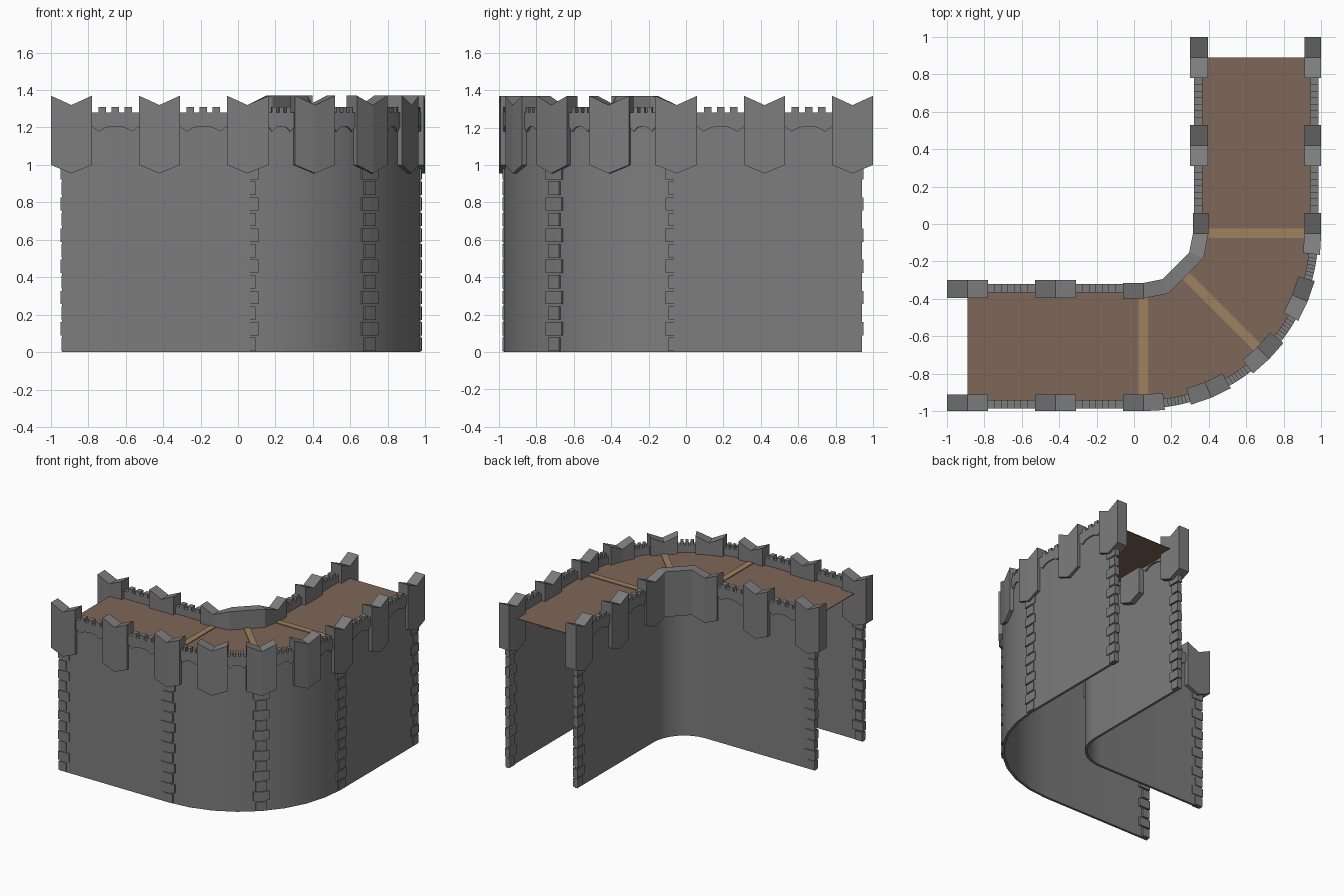
import bpy, bmesh, math

if "Cube" in bpy.data.objects:
    bpy.data.objects.remove(bpy.data.objects["Cube"])

CX, CY = 0.05, -0.05          # centre of the corner bend
OUT, INN = 0.925, 0.28        # radius of the outer and inner wall faces


def mat(name, rgb):
    m = bpy.data.materials.new(name)
    m.diffuse_color = (*rgb, 1)
    m.use_nodes = True
    m.node_tree.nodes["Principled BSDF"].inputs["Base Color"].default_value = m.diffuse_color
    return m


STONE = mat("grey stone", (0.205, 0.205, 0.205))
WOOD = mat("brown floor", (0.21, 0.135, 0.10))
BEAM = mat("tan beam", (0.34, 0.22, 0.11))


def path(u, r, z):
    """u<0: left arm, 0..1: quarter bend, u>1: rear arm; r is distance from the bend centre."""
    if u <= 0:
        return (CX + u, CY - r, z)
    if u >= 1:
        return (CX + r, CY + u - 1, z)
    a = u * math.pi / 2
    return (CX + r * math.sin(a), CY - r * math.cos(a), z)


def strip(bm, cols, r0, r1):
    """Solid band along the path; cols = (u, bottom, top)."""
    rings = [[bm.verts.new(path(u, r, z)) for r, z in
              ((r0, zb), (r1, zb), (r1, zt), (r0, zt))] for u, zb, zt in cols]
    for i in range(len(cols) - 1):
        a, b = rings[i], rings[i + 1]
        step = abs(cols[i][0] - cols[i + 1][0]) < 1e-6
        for k in ((2,) if step else (0, 1, 2, 3)):
            n = (k + 1) % 4
            bm.faces.new((a[k], a[n], b[n], b[k]))
    bm.faces.new(rings[0])
    bm.faces.new(rings[-1][::-1])


def finish(bm, name, m, smooth=False):
    bmesh.ops.recalc_face_normals(bm, faces=bm.faces)
    me = bpy.data.meshes.new(name)
    bm.to_mesh(me)
    bm.free()
    ob = bpy.data.objects.new(name, me)
    bpy.context.collection.objects.link(ob)
    me.materials.append(m)
    if smooth:
        bpy.context.view_layer.objects.active = ob
        ob.select_set(True)
        bpy.ops.object.shade_smooth_by_angle(angle=math.radians(30))
        ob.select_set(False)
    return ob


def shift(u, d, r):
    """Move a length d along the path from u at radius r."""
    on_arc = (0 < u < 1) or (u == 0 and d > 0) or (u == 1 and d < 0)
    return u + (d / (r * math.pi / 2) if on_arc else d)


def bend(a, b):
    return [a] + [i / 8 for i in range(9) if a < i / 8 < b] + [b]


# walls
for name, r0, r1 in (("outer_wall", OUT - 0.02, OUT), ("inner_wall", INN, INN + 0.02)):
    bm = bmesh.new()
    strip(bm, [(u, 0, 1.21) for u in bend(-0.99, 1.99)], r0, r1)
    finish(bm, name, STONE, True)

# walkway floor
bm = bmesh.new()
strip(bm, [(u, 1.215, 1.22) for u in bend(-0.94, 1.94)], 0.30, 0.90)
finish(bm, "walkway_floor", WOOD)

# beams across the floor
for i in range(3):
    a = i * math.pi / 4
    bpy.ops.mesh.primitive_cube_add(size=1, location=(
        CX + 0.6 * math.sin(a), CY - 0.6 * math.cos(a), 1.223), rotation=(0, 0, a))
    ob = bpy.context.object
    ob.name = "floor_beam_%d" % (i + 1)
    ob.scale = (0.05, 0.58, 0.008)
    ob.data.materials.append(BEAM)

# big merlons with notched top and pointed bottom
HALF = 0.11


def merlon(bm, a, c, b, r0, r1):
    strip(bm, [(a, 1.0, 1.37), (c, 0.955, 1.32), (b, 1.0, 1.37)], r0, r1)


def panel(bm, a, b, r0, r1):
    """Low parapet with three small teeth and a scalloped bottom edge."""
    lo, hi = 1.28, 1.31
    prof = [(0, 1.205, lo), (0.14, 1.178, lo), (0.14, 1.178, hi), (0.30, 1.20, hi),
            (0.30, 1.20, lo), (0.42, 1.205, lo), (0.42, 1.205, hi)]
    prof += [(1 - f, zb, zt) for f, zb, zt in reversed(prof)]
    strip(bm, [(a + (b - a) * f, zb, zt) for f, zb, zt in prof], r0, r1)


outer_us = [-0.94, -0.47, 0, 0.25, 0.5, 0.75, 1, 1.47, 1.94]
spans = [(shift(u, -HALF, 0.905), u, shift(u, HALF, 0.905)) for u in outer_us]
bm, bp = bmesh.new(), bmesh.new()
for s in spans:
    merlon(bm, *s, 0.86, 0.95)
for s, t in zip(spans, spans[1:]):
    panel(bp, s[2], t[0], 0.89, 0.935)
finish(bm, "outer_merlons", STONE)
finish(bp, "outer_parapet", STONE)

bm, bp = bmesh.new(), bmesh.new()
inner_us = [-0.94, -0.47, 1.47, 1.94]
for u in inner_us:
    merlon(bm, u - HALF, u, u + HALF, 0.25, 0.345)
for a, b in ((-0.83, -0.58), (-0.36, -HALF), (1 + HALF, 1.36), (1.58, 1.83)):
    panel(bp, a, b, 0.27, 0.315)
finish(bm, "inner_merlons", STONE)
finish(bp, "inner_parapet", STONE)

# bent merlon filling the inner corner
bm = bmesh.new()
strip(bm, [(-HALF, 1.0, 1.37), (0, 0.955, 1.32), (0.25, 1.0, 1.37),
           (0.75, 1.0, 1.37), (1, 0.955, 1.32), (1 + HALF, 1.0, 1.37)], 0.265, 0.348)
finish(bm, "inner_corner_merlon", STONE)

# quoin stones at the wall ends and along the outer bend
ROWS, H = 12, 1.0 / 12
bm = bmesh.new()
for k in range(ROWS):
    z0, z1 = k * H + 0.006, (k + 1) * H - 0.006
    long = k % 2
    w = 0.10 if long else 0.065
    tip = 0.998 if long else 0.992
    for r0, r1 in ((OUT - 0.035, OUT + 0.007), (INN - 0.007, INN + 0.035)):
        strip(bm, [(-tip, z0, z1), (-tip + w, z0, z1)], r0, r1)
        strip(bm, [(1 + tip - w, z0, z1), (1 + tip, z0, z1)], r0, r1)
    h = 0.06 if long else 0.042
    for u in (0, 0.5, 1):
        strip(bm, [(shift(u, -h, OUT), z0, z1), (u, z0, z1), (shift(u, h, OUT), z0, z1)],
              OUT - 0.015, OUT + 0.007)
finish(bm, "quoin_stones", STONE)
